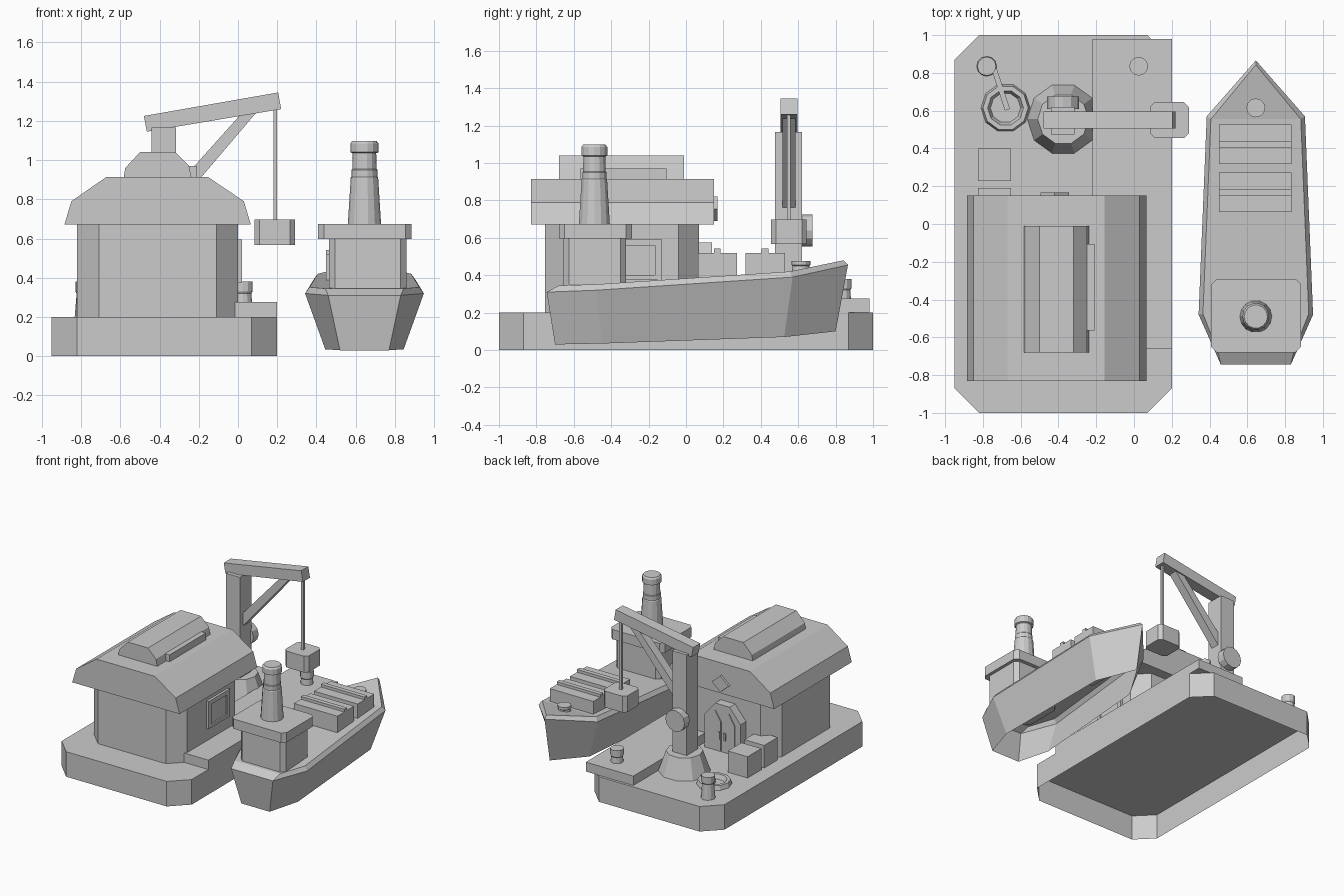
import bpy, bmesh, math
from mathutils import Vector

cube = bpy.data.objects.get("Cube")
if cube:
    bpy.data.objects.remove(cube, do_unlink=True)

GREY = bpy.data.materials.new("plain grey")
GREY.use_nodes = True
GREY.diffuse_color = (0.6, 0.6, 0.6, 1)
GREY.node_tree.nodes["Principled BSDF"].inputs["Base Color"].default_value = (0.6, 0.6, 0.6, 1)


def finish(name, bm):
    bmesh.ops.recalc_face_normals(bm, faces=bm.faces)
    mesh = bpy.data.meshes.new(name)
    bm.to_mesh(mesh)
    bm.free()
    mesh.materials.append(GREY)
    obj = bpy.data.objects.new(name, mesh)
    bpy.context.collection.objects.link(obj)
    return obj


def loft(name, loops, bottom=True, top=True):
    """Skin closed loops of equal length, with optional end caps."""
    bm = bmesh.new()
    rings = [[bm.verts.new(p) for p in loop] for loop in loops]
    for a, b in zip(rings, rings[1:]):
        for i in range(len(a)):
            j = (i + 1) % len(a)
            bm.faces.new((a[i], a[j], b[j], b[i]))
    if bottom:
        bm.faces.new(rings[0][::-1])
    if top:
        bm.faces.new(rings[-1])
    return finish(name, bm)


def block(name, x, y, z, cut=0.0, bottom=True):
    """Box from ranges, with its vertical corners cut off."""
    (x0, x1), (y0, y1) = x, y
    if cut:
        plan = [(x0 + cut, y0), (x1 - cut, y0), (x1, y0 + cut), (x1, y1 - cut),
                (x1 - cut, y1), (x0 + cut, y1), (x0, y1 - cut), (x0, y0 + cut)]
    else:
        plan = [(x0, y0), (x1, y0), (x1, y1), (x0, y1)]
    return loft(name, [[(px, py, h) for px, py in plan] for h in z], bottom)


def extrude_y(name, profile, y0, y1):
    return loft(name, [[(px, y, pz) for px, pz in profile] for y in (y0, y1)])


def turned(name, x, y, profile, sides=12):
    """Stack of rings about an upright axis, given as radius and height."""
    angles = [2 * math.pi * i / sides for i in range(sides)]
    return loft(name, [[(x + r * math.cos(a), y + r * math.sin(a), h) for a in angles]
                       for r, h in profile])


# Quay: open underneath, with a raised landing along the water
block("quay_base", (-0.95, 0.2), (-1, 1), (0, 0.2), 0.13, bottom=False)
block("landing", (-0.22, 0.2), (-0.66, 0.98), (0.2, 0.275))

# Warehouse
block("house_walls", (-0.82, 0), (-0.755, 0.07), (0.2, 0.69), 0.11)
extrude_y("house_roof", [(-0.885, 0.672), (0.065, 0.672), (0.03, 0.79), (-0.155, 0.915),
                         (-0.67, 0.915), (-0.85, 0.79)], -0.83, 0.15)
extrude_y("roof_dormer", [(-0.585, 0.9), (-0.235, 0.9), (-0.25, 0.97), (-0.32, 1.04),
                          (-0.5, 1.04), (-0.575, 0.96)], -0.68, -0.01)
block("dormer_panel", (-0.26, -0.21), (-0.565, -0.105), (0.9, 0.97))

# Side window: frame bars around a pane
block("window_pane", (-0.01, 0.008), (-0.37, -0.16), (0.4, 0.57))
for name, y, z in (("window_sill", (-0.4, -0.13), (0.375, 0.4)),
                   ("window_head", (-0.4, -0.13), (0.56, 0.595)),
                   ("window_side_front", (-0.4, -0.365), (0.4, 0.56)),
                   ("window_side_back", (-0.165, -0.13), (0.4, 0.56))):
    block(name, (-0.01, 0.02), y, z)


# Back door: arched porch with two leaves
def arch(half, base, shoulder, peak):
    right = [(half, base), (half, shoulder), (half * 0.4, peak)]
    return [(-0.42 + x, z) for x, z in right] + [(-0.42 - x, z) for x, z in reversed(right)]


extrude_y("door_frame", arch(0.16, 0.2, 0.46, 0.575), 0.06, 0.14)
for side in (-1, 1):
    cx = -0.42 + side * 0.06
    leaf = [(cx - 0.05, 0.21), (cx + 0.05, 0.21), (cx + 0.05, 0.44),
            (cx, 0.52), (cx - 0.05, 0.44)]
    extrude_y("door_leaf", leaf, 0.135, 0.147)
    block("door_handle", (cx - side * 0.035 - 0.01, cx - side * 0.035 + 0.01),
          (0.14, 0.155), (0.3, 0.36))
extrude_y("gable_diamond", [(-0.42, 0.69), (-0.345, 0.755), (-0.42, 0.82), (-0.495, 0.755)],
          0.14, 0.168)

# Crates, mooring posts, and coiled rope on the quay
block("crate_outer", (-0.825, -0.65), (0.227, 0.4), (0.2, 0.37))
block("crate_inner", (-0.825, -0.65), (0.02, 0.19), (0.2, 0.38))
for x in (-0.78, 0.025):
    turned("mooring_post", x, 0.835, [(0.053, 0.2), (0.043, 0.32), (0.05, 0.33), (0.05, 0.38)])
turns = [2 * math.pi * i / 10 for i in range(10)]
coil_section = [(0.13, 0.2), (0.12, 0.235), (0.095, 0.235), (0.08, 0.2), (0.13, 0.2)]
loft("rope_coil", [[(-0.68 + r * math.cos(a), 0.615 + r * math.sin(a), z) for a in turns]
                   for r, z in coil_section], False, False)
start, end = Vector((-0.74, 0.82, 0)), Vector((-0.67, 0.605, 0))
across = (end - start).cross(Vector((0, 0, 1))).normalized() * 0.014
loft("rope_end", [[p + Vector((0, 0, h)) for p in
                   (start - across, start + across, end + across, end - across)]
                  for h in (0.205, 0.24)])

# Crane
turned("crane_foot", -0.375, 0.555, [(0.19, 0.2), (0.135, 0.36)], 10)
block("crane_mast", (-0.44, -0.315), (0.475, 0.62), (0.34, 1.165))
winch = [(-0.375 + 0.085 * math.cos(2 * math.pi * i / 12),
          0.64 + 0.085 * math.sin(2 * math.pi * i / 12)) for i in range(12)]
extrude_y("crane_winch", winch, 0.61, 0.675)
extrude_y("crane_boom", [(-0.465, 1.145), (0.22, 1.26), (0.205, 1.345), (-0.48, 1.225)],
          0.505, 0.595)
extrude_y("crane_strut", [(-0.33, 0.745), (0.1, 1.25), (0.02, 1.24), (-0.33, 0.85)],
          0.515, 0.585)
block("crane_cable", (0.18, 0.2), (0.54, 0.56), (0.69, 1.28))
block("hanging_load", (0.085, 0.29), (0.455, 0.645), (0.567, 0.697), 0.025)


# Boat hull: mirrored loops from stern to bow
def hull_loop(half, tip):
    port = [(0.645 + w, y, z) for w, y, z in half]
    starboard = [(0.645 - w, y, z) for w, y, z in half]
    return port + [(0.645, *tip)] + starboard[::-1]


keel = hull_loop([(0.125, -0.7, 0.03), (0.2, -0.45, 0.035), (0.16, 0.525, 0.07)], (0.8, 0.1))
chine = hull_loop([(0.185, -0.745, 0.31), (0.303, -0.48, 0.32), (0.26, 0.57, 0.39)],
                  (0.866, 0.455))
deck = hull_loop([(0.2, -0.68, 0.345), (0.28, -0.475, 0.352), (0.238, 0.555, 0.42)],
                 (0.843, 0.48))
loft("boat_hull", [keel, chine, deck], False, False)
bm = bmesh.new()
d = [bm.verts.new(p) for p in deck]
for ids in ((0, 1, 5, 6), (1, 2, 4, 5), (2, 3, 4)):
    bm.faces.new([d[i] for i in ids])
finish("boat_deck", bm)

# Boat cabin and funnel
block("cabin_walls", (0.465, 0.86), (-0.655, -0.32), (0.33, 0.61), 0.03)
block("cabin_roof", (0.408, 0.885), (-0.68, -0.29), (0.597, 0.675), 0.03)
turned("funnel", 0.645, -0.49, [(0.085, 0.67), (0.07, 0.91), (0.066, 0.915), (0.066, 0.95),
                                (0.062, 0.955), (0.06, 1.035), (0.071, 1.04), (0.071, 1.085),
                                (0.062, 1.098)], 14)

# Boat cargo and bow post
for y0 in (0.063, 0.318):
    block("cargo_box", (0.45, 0.835), (y0, y0 + 0.21), (0.36, 0.52))
    block("cargo_strap", (0.45, 0.835), (y0 + 0.087, y0 + 0.122), (0.5, 0.542))
turned("bow_post", 0.645, 0.615, [(0.052, 0.4), (0.045, 0.45), (0.05, 0.455), (0.05, 0.475)])
